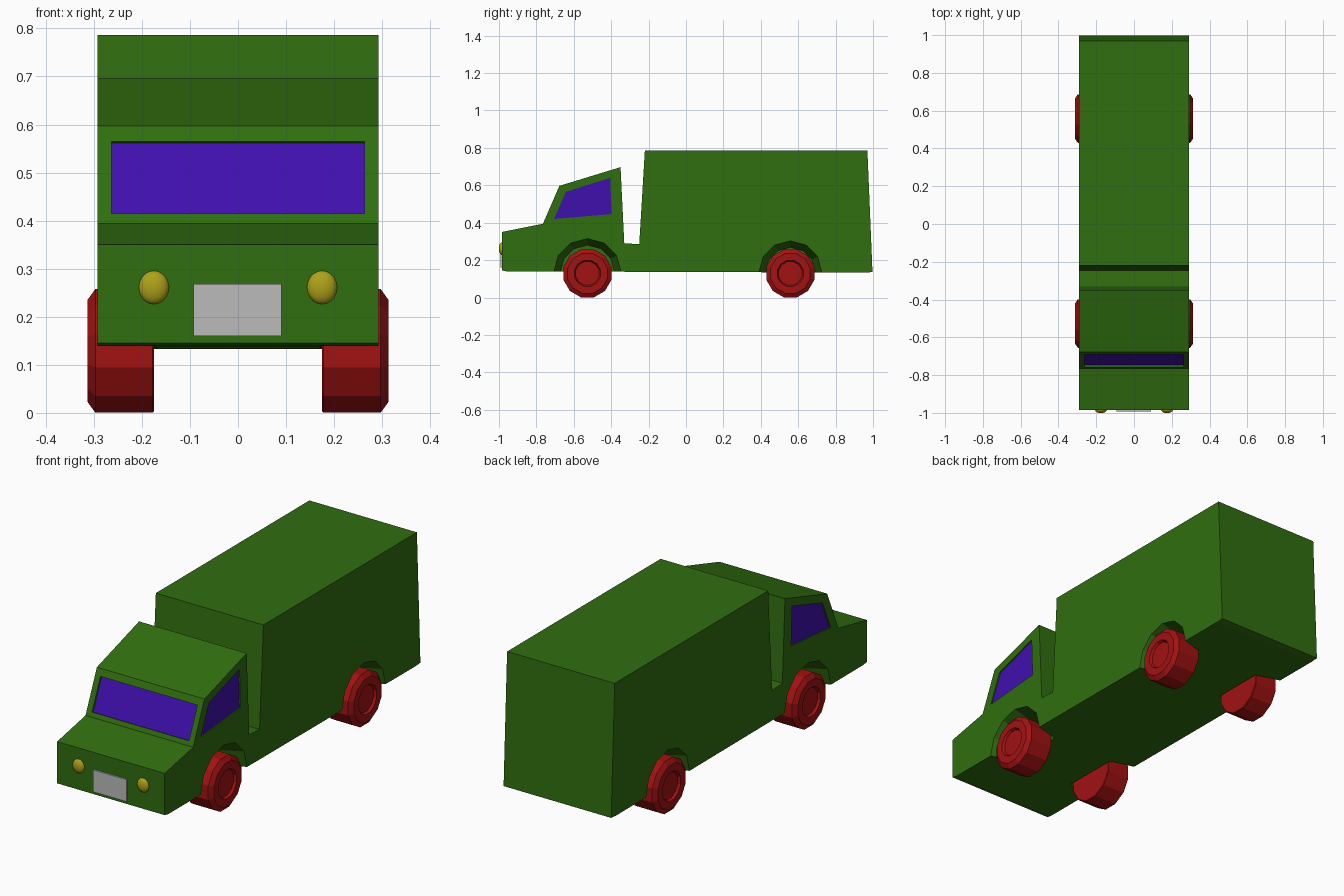
import bpy, bmesh, math
from mathutils import Vector

if "Cube" in bpy.data.objects:
    bpy.data.objects.remove(bpy.data.objects["Cube"])


def material(name, rgb):
    m = bpy.data.materials.new(name)
    m.diffuse_color = (*rgb, 1)
    m.use_nodes = True
    m.node_tree.nodes["Principled BSDF"].inputs["Base Color"].default_value = m.diffuse_color
    return m


GREEN = material("green_paint", (0.03, 0.156, 0.005))
RED = material("red_wheel", (0.36, 0.006, 0.006))
BLUE = material("blue_glass", (0.05, 0.005, 0.42))
YELLOW = material("yellow_lamp", (0.42, 0.36, 0.01))
GREY = material("grey_plate", (0.5, 0.5, 0.5))


def finish(name, bm, mat=None):
    bmesh.ops.recalc_face_normals(bm, faces=bm.faces)
    me = bpy.data.meshes.new(name)
    bm.to_mesh(me)
    bm.free()
    ob = bpy.data.objects.new(name, me)
    bpy.context.collection.objects.link(ob)
    if mat:
        me.materials.append(mat)
    return ob


def loft(name, rings, mat=None):
    """Join rings of (x, y, z) points and cap both ends."""
    bm = bmesh.new()
    loops = [[bm.verts.new(p) for p in ring] for ring in rings]
    n = len(loops[0])
    for a, b in zip(loops, loops[1:]):
        for i in range(n):
            j = (i + 1) % n
            bm.faces.new((a[i], a[j], b[j], b[i]))
    bm.faces.new(loops[0])
    bm.faces.new(loops[-1])
    return finish(name, bm, mat)


def prism(name, profile, x0, x1, mat=None):
    return loft(name, [[(x, y, z) for y, z in profile] for x in (x0, x1)], mat)


def circle(x, y, z, r, offset=0.0, n=12):
    return [(x, y + r * math.cos(math.tau * (i + offset) / n),
             z + r * math.sin(math.tau * (i + offset) / n)) for i in range(n)]


def cut(ob, cutter):
    cutter.hide_render = True
    mod = ob.modifiers.new("cut", "BOOLEAN")
    mod.operation = "DIFFERENCE"
    mod.solver = "EXACT"
    mod.object = cutter
    bpy.context.view_layer.objects.active = ob
    bpy.ops.object.modifier_apply(modifier=mod.name)
    bpy.data.objects.remove(cutter)


# Body: side profile of bonnet, cab, gap and cargo box
W = 0.292
body = prism("truck_body", [
    (-0.985, 0.145), (-0.985, 0.35), (-0.765, 0.394), (-0.677, 0.597),
    (-0.35, 0.697), (-0.33, 0.29), (-0.25, 0.285), (-0.22, 0.786),
    (0.97, 0.786), (0.997, 0.136), (0.96, 0.133), (-0.96, 0.14)], -W, W, GREEN)

# Wheel arches (tapered wells) and wheels
AXLES = (("front", -0.527, 0.18), ("rear", 0.558, 0.168))
WHEEL = [(0.175, 0.13), (0.178, 0.133), (0.297, 0.133), (0.313, 0.11),
         (0.313, 0.072), (0.301, 0.065)]
for s, side in ((1, "right"), (-1, "left")):
    for end, y, r in AXLES:
        cut(body, loft("arch_cutter", [circle(s * 0.17, y, 0.135, r - 0.035),
                                       circle(s * W, y, 0.135, r),
                                       circle(s * 0.33, y, 0.135, r)]))
        loft(f"{end}_{side}_wheel",
             [circle(s * x, y, 0.129, rad, 0.5) for x, rad in WHEEL], RED)

# Windscreen: recess and glass along the sloped front of the cab
a, b = Vector((-0.756, 0.415)), Vector((-0.691, 0.565))
d = (b - a).normalized()
out = Vector((-d.y, d.x))


def slab(o0, o1):
    return [a + out * o0, b + out * o0, b + out * o1, a + out * o1]


cut(body, prism("windscreen_cutter", slab(-0.012, 0.03), -0.263, 0.263))
prism("windscreen", slab(-0.016, -0.01), -0.263, 0.263, BLUE)

# Side windows: shallow recess and glass
pane = [(-0.705, 0.42), (-0.642, 0.565), (-0.405, 0.64), (-0.398, 0.446)]
for s, side in ((1, "right"), (-1, "left")):
    cut(body, prism("window_cutter", pane, s * (W - 0.008), s * 0.33))
    prism(f"{side}_window", pane, s * (W - 0.012), s * (W - 0.006), BLUE)

# Headlights
for s, side in ((1, "right"), (-1, "left")):
    bm = bmesh.new()
    bmesh.ops.create_uvsphere(bm, u_segments=16, v_segments=10, radius=1)
    bmesh.ops.scale(bm, vec=(0.032, 0.018, 0.035), verts=bm.verts)
    lamp = finish(f"{side}_headlight", bm, YELLOW)
    lamp.location = (s * 0.175, -0.983, 0.261)
    for p in lamp.data.polygons:
        p.use_smooth = True

# Front plate
prism("front_plate", [(-0.993, 0.16), (-0.993, 0.268), (-0.98, 0.268), (-0.98, 0.16)],
      -0.093, 0.091, GREY)
